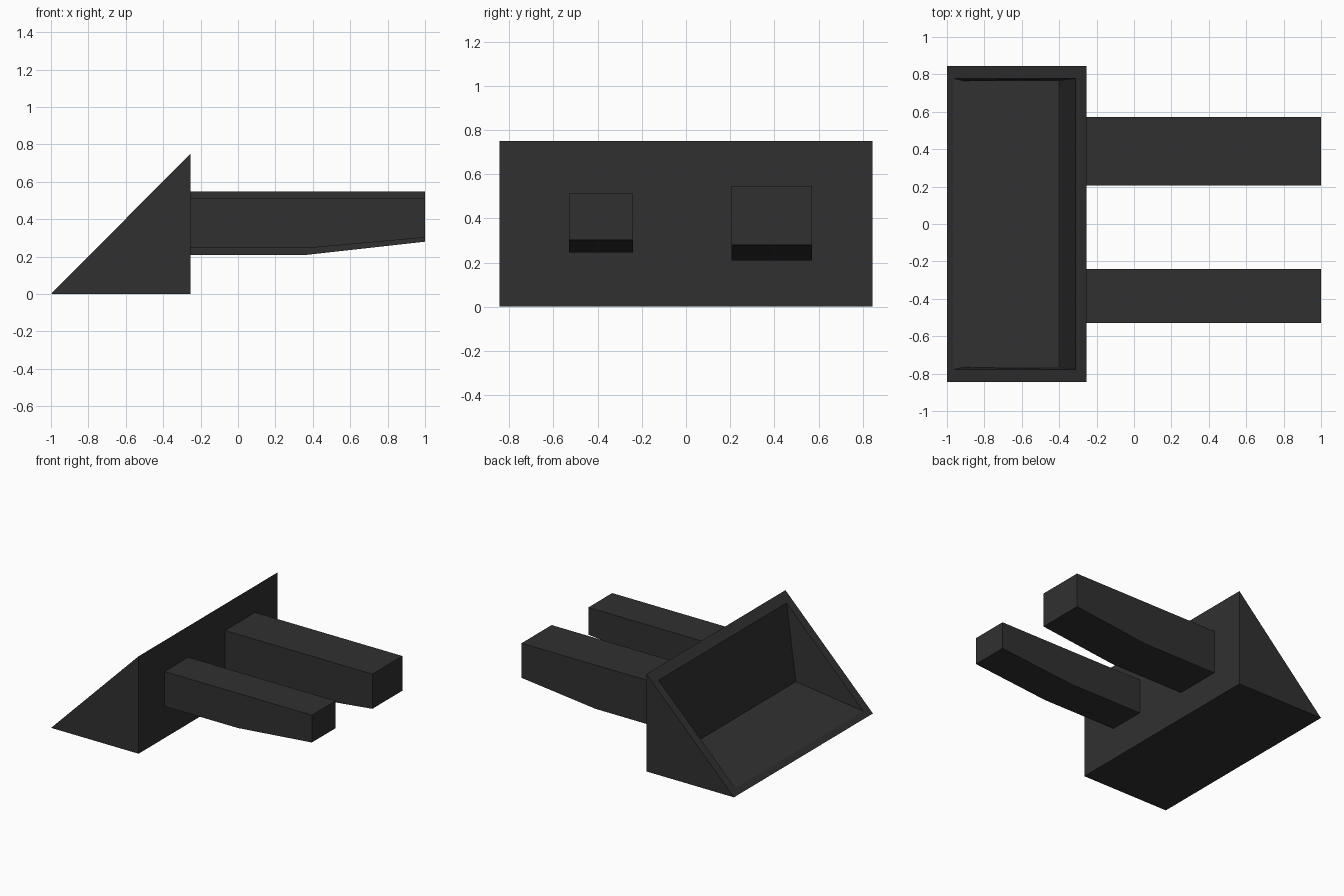
import bpy, bmesh
from mathutils import Vector

if "Cube" in bpy.data.objects:
    bpy.data.objects.remove(bpy.data.objects["Cube"])

dark = bpy.data.materials.new("charcoal")
dark.diffuse_color = (0.03, 0.03, 0.03, 1)
dark.use_nodes = True
dark.node_tree.nodes["Principled BSDF"].inputs["Base Color"].default_value = dark.diffuse_color


def prism(bm, profile, y0, y1):
    """Extrude an x-z profile from y0 to y1."""
    face = bm.faces.new([bm.verts.new((x, y0, z)) for x, z in profile])
    out = bmesh.ops.extrude_face_region(bm, geom=[face])
    moved = [v for v in out["geom"] if isinstance(v, bmesh.types.BMVert)]
    bmesh.ops.translate(bm, verts=moved, vec=(0, y1 - y0, 0))
    bmesh.ops.recalc_face_normals(bm, faces=bm.faces)
    bm.normal_update()


def finish(bm, name):
    mesh = bpy.data.meshes.new(name)
    bm.to_mesh(mesh)
    bm.free()
    mesh.materials.append(dark)
    bpy.context.collection.objects.link(bpy.data.objects.new(name, mesh))


def place(face, low, high, half_y):
    """Move a quad so its low and high edges sit at given x-z points."""
    mid = face.calc_center_median().x
    for v in face.verts:
        x, z = low if v.co.x < mid else high
        v.co = Vector((x, half_y if v.co.y > 0 else -half_y, z))


# Bucket: wedge with a hollow sunk into its sloping face
bm = bmesh.new()
prism(bm, [(-1, 0), (-0.255, 0), (-0.255, 0.75)], -0.845, 0.845)
slope = min(bm.faces, key=lambda f: f.normal.x if f.normal.z > 0.3 else 9)
bmesh.ops.inset_region(bm, faces=[slope], thickness=0.05)
place(slope, (-0.965, 0.035), (-0.312, 0.692), 0.778)
bmesh.ops.inset_region(bm, faces=[slope], thickness=0.02)
place(slope, (-0.91, 0.05), (-0.4, 0.115), 0.765)
bmesh.ops.recalc_face_normals(bm, faces=bm.faces)
finish(bm, "bucket")

# Arms: one large and one small, each tapering underneath towards its end
for name, y0, y1, bottom, end, top in (
        ("large_arm", 0.206, 0.571, 0.21, 0.28, 0.547),
        ("small_arm", -0.53, -0.241, 0.245, 0.302, 0.512)):
    bm = bmesh.new()
    prism(bm, [(-0.256, bottom), (0.37, bottom), (1, end), (1, top), (-0.256, top)], y0, y1)
    finish(bm, name)
